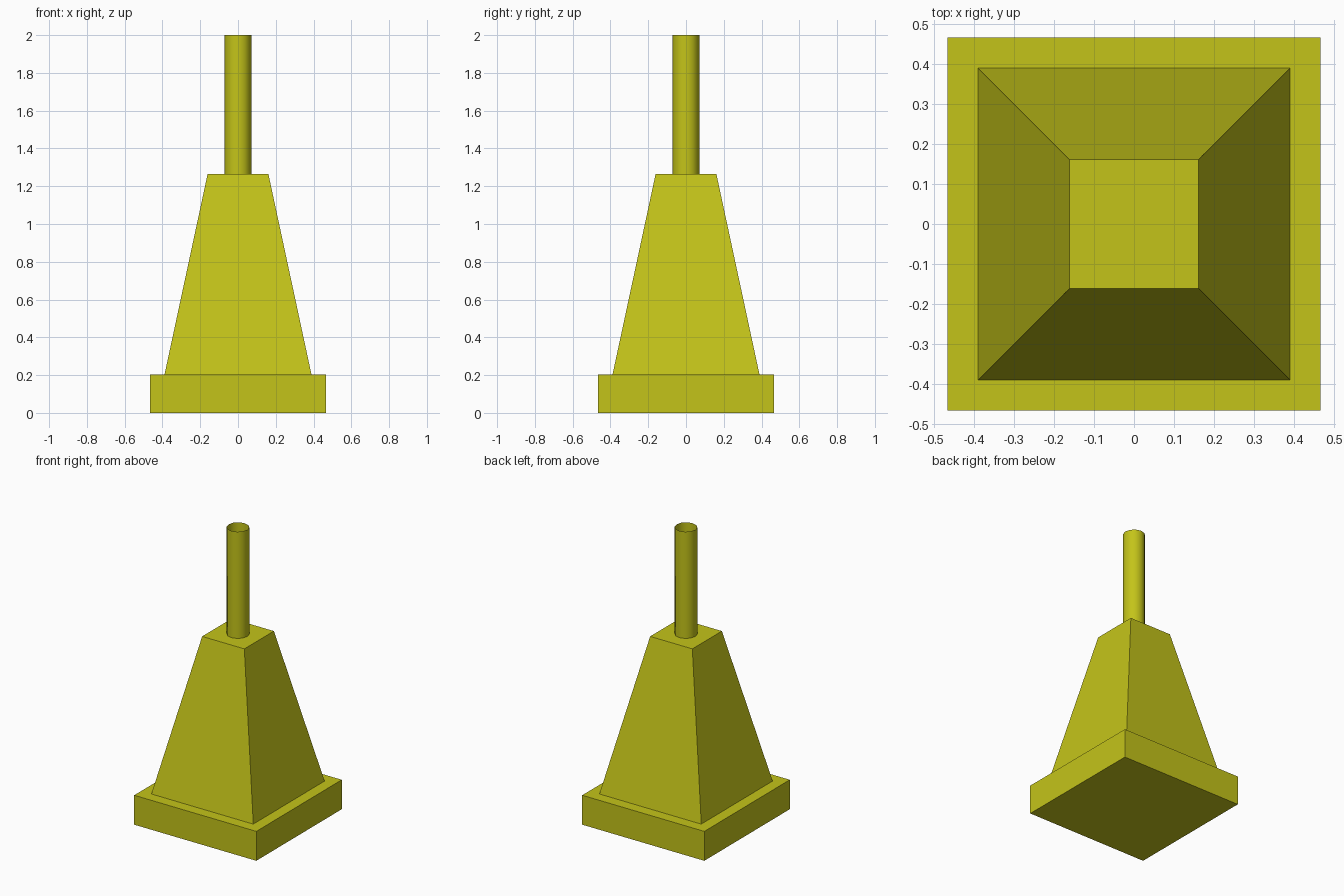
import bpy
import bmesh
import math

if "Cube" in bpy.data.objects:
    bpy.data.objects.remove(bpy.data.objects["Cube"])

paint = bpy.data.materials.new("yellow_paint")
paint.diffuse_color = (0.55, 0.55, 0.01, 1)
paint.use_nodes = True
paint.node_tree.nodes["Principled BSDF"].inputs["Base Color"].default_value = paint.diffuse_color


def make_prism(name, sides, r_bottom, r_top, z0, z1, turn=0.0, capped=True):
    """Straight or tapered prism between heights z0 and z1 (radii to the corners)."""
    bm = bmesh.new()
    rings = []
    for r, z in ((r_bottom, z0), (r_top, z1)):
        angles = [turn + math.tau * i / sides for i in range(sides)]
        rings.append([bm.verts.new((r * math.cos(a), r * math.sin(a), z)) for a in angles])
    low, high = rings
    for i in range(sides):
        j = (i + 1) % sides
        bm.faces.new((low[i], low[j], high[j], high[i]))
    if capped:
        bm.faces.new(low[::-1])
        bm.faces.new(high)
    mesh = bpy.data.meshes.new(name)
    bm.to_mesh(mesh)
    bm.free()
    mesh.materials.append(paint)
    obj = bpy.data.objects.new(name, mesh)
    bpy.context.collection.objects.link(obj)
    return obj


DIAG = math.sqrt(2)
QUARTER = math.pi / 4

# Square foot slab
make_prism("base_slab", 4, 0.466 * DIAG, 0.466 * DIAG, 0, 0.203, QUARTER)

# Tapered square body
make_prism("tapered_body", 4, 0.389 * DIAG, 0.161 * DIAG, 0.203, 1.264, QUARTER)

# Thin open-ended tube, smooth shaded
tube = make_prism("open_tube", 12, 0.071, 0.071, 1.264, 2.0, capped=False)
for face in tube.data.polygons:
    face.use_smooth = True
